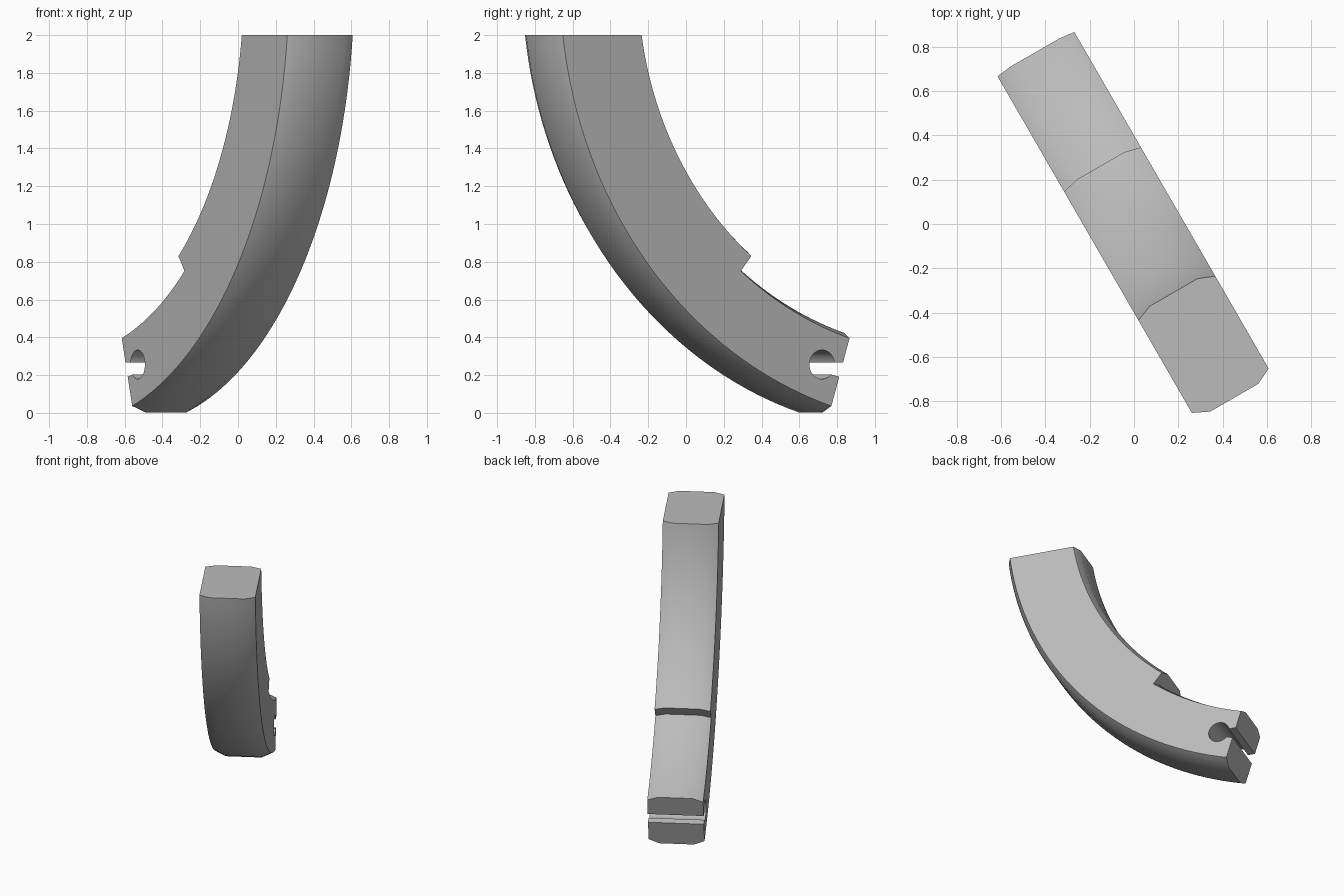
import bpy, bmesh
from math import sin, cos, acos, radians
from mathutils import Vector

if "Cube" in bpy.data.objects:
    bpy.data.objects.remove(bpy.data.objects["Cube"], do_unlink=True)

CENTRE_U, CENTRE_Z = 1.47, 2.287      # centre of the arc in the bar's own plane
TOP_Z = 2.0
OUTER, INNER, INNER_LOW = 2.356, 1.879, 1.98
HALF, FLAT = 0.2, 0.125               # half width, half width of the crown
END, STEP = radians(17.2), radians(39.15)

grey = bpy.data.materials.new("plain grey")
grey.use_nodes = True
grey.diffuse_color = (0.5, 0.5, 0.5, 1)
grey.node_tree.nodes["Principled BSDF"].inputs["Base Color"].default_value = (0.5, 0.5, 0.5, 1)


def place(u, w, z):
    """Bar plane (u, z) and width w, turned about the vertical."""
    c, s = cos(radians(30)), sin(radians(30))
    return Vector((-s * u + c * w, c * u + s * w, z))


def loft(name, rings):
    """Skin a list of closed rings and cap both ends."""
    bm = bmesh.new()
    rows = [[bm.verts.new(p) for p in ring] for ring in rings]
    n = len(rows[0])
    for a, b in zip(rows, rows[1:]):
        for i in range(n):
            j = (i + 1) % n
            bm.faces.new((a[i], a[j], b[j], b[i]))
    bm.faces.new(rows[0])
    bm.faces.new(rows[-1])
    bmesh.ops.recalc_face_normals(bm, faces=bm.faces)
    mesh = bpy.data.meshes.new(name)
    bm.to_mesh(mesh)
    bm.free()
    mesh.materials.append(grey)
    obj = bpy.data.objects.new(name, mesh)
    bpy.context.collection.objects.link(obj)
    return obj


def sweep(name, section, start, stop, steps):
    """Sweep (w, radius) points along the arc; stop gives the end angle per radius."""
    rings = []
    for k in range(steps + 1):
        ring = []
        for w, r in section:
            t = start + (stop(r) - start) * k / steps
            ring.append(place(CENTRE_U - r * sin(t), w, CENTRE_Z - r * cos(t)))
        rings.append(ring)
    return loft(name, rings)


def cut(target, cutter):
    mod = target.modifiers.new("cut", 'BOOLEAN')
    mod.operation, mod.solver, mod.object = 'DIFFERENCE', 'EXACT', cutter
    bpy.context.view_layer.objects.active = target
    bpy.ops.object.modifier_apply(modifier=mod.name)
    bpy.data.objects.remove(cutter, do_unlink=True)


# Curved bar with crowned inner and outer faces, cut level at the top
crown_out, crown_in = OUTER + 0.036, INNER - 0.03
section = [(-HALF, OUTER), (-FLAT, crown_out), (FLAT, crown_out), (HALF, OUTER),
           (HALF, INNER), (FLAT, crown_in), (-FLAT, crown_in), (-HALF, INNER)]
bar = sweep("curved_bar", section, END,
            lambda r: acos((CENTRE_Z - TOP_Z) / r), 40)

# Step: thin the lower part of the inner face, keeping its crown
low, wide = INNER_LOW - 0.03, INNER_LOW + 0.02
relief = [(-0.25, wide), (-FLAT, low), (FLAT, low), (0.25, wide),
          (0.25, 1.6), (-0.25, 1.6)]
cut(bar, sweep("step_cutter", relief, radians(8), lambda r: STEP, 24))

# Keyhole: round hole through the width, open to the lower end by a slot
hole_u, hole_z, hole_r, segments = 0.716, 0.256, 0.077, 32
profile = []
for k in range(segments + 1):
    a = radians(9 + (316.5 - 9) * k / segments)
    profile.append((hole_u + hole_r * cos(a), hole_z + hole_r * sin(a)))
profile += [(1.0, 0.15), (1.0, 0.265)]
cut(bar, loft("keyhole_cutter",
              [[place(u, w, z) for u, z in profile] for w in (-0.3, 0.3)]))

# Smooth curves, sharp edges
for o in bpy.context.selected_objects:
    o.select_set(False)
bar.select_set(True)
bpy.context.view_layer.objects.active = bar
bpy.ops.object.shade_smooth_by_angle(angle=radians(30))
